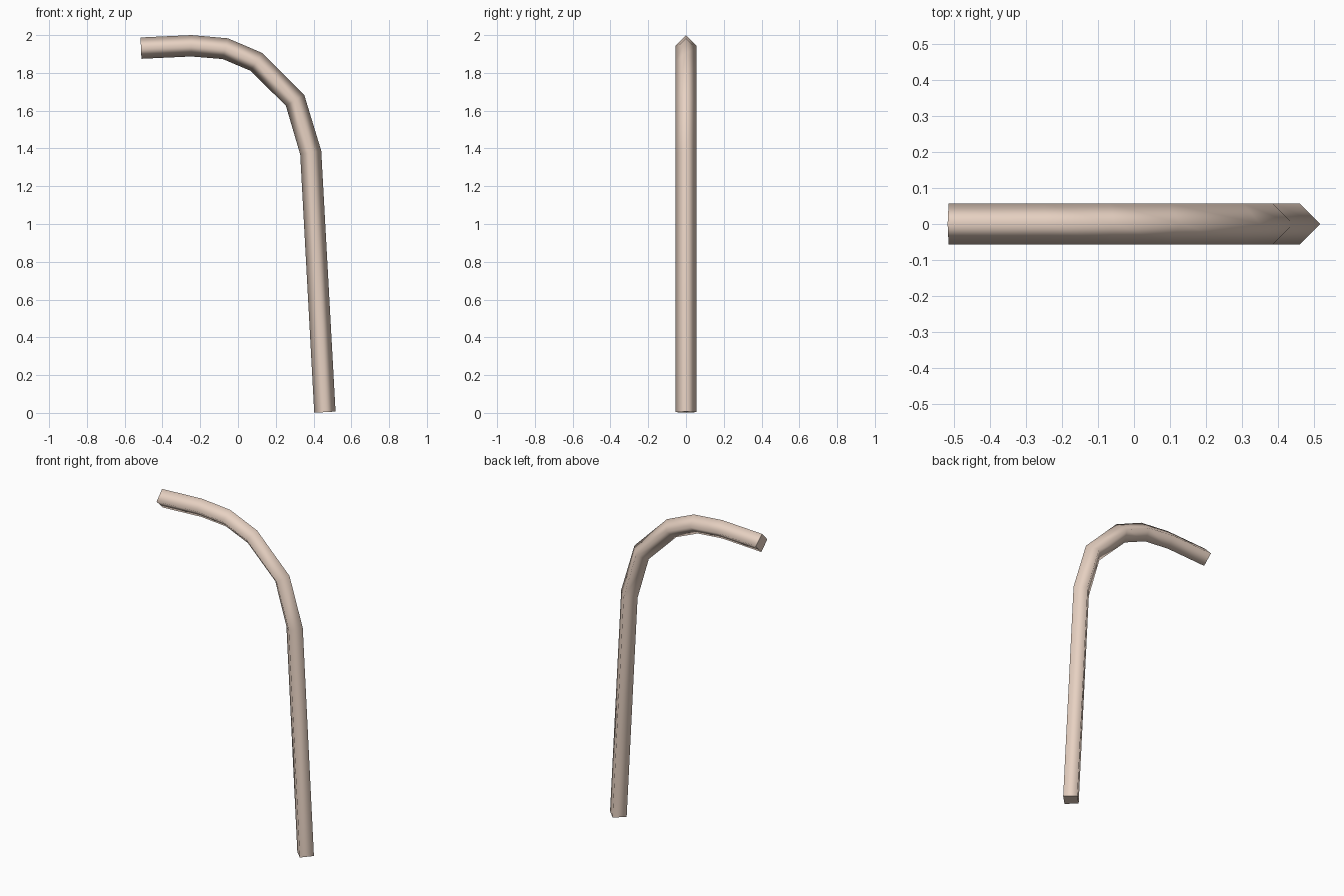
import bpy, bmesh
from mathutils import Vector

if "Cube" in bpy.data.objects:
    bpy.data.objects.remove(bpy.data.objects["Cube"])

RADIUS = 0.0565
# centre line of the bent tube in the x-z plane, free end to foot
PATH = [(-0.514, 1.931), (-0.247, 1.9435), (-0.067, 1.928), (0.098, 1.858),
        (0.302, 1.655), (0.385, 1.378), (0.46, 0.004)]
pts = [Vector((x, 0, z)) for x, z in PATH]
side = Vector((0, 1, 0))

bm = bmesh.new()
rings = []
# diamond cross-section at every bend
for i, p in enumerate(pts):
    t = Vector()
    if i > 0:
        t += (p - pts[i - 1]).normalized()
    if i < len(pts) - 1:
        t += (pts[i + 1] - p).normalized()
    n = side.cross(t.normalized())
    rings.append([bm.verts.new(p + d * RADIUS) for d in (n, side, -n, -side)])

# smooth tube walls
for a, b in zip(rings, rings[1:]):
    for k in range(4):
        j = (k + 1) % 4
        bm.faces.new((a[k], a[j], b[j], b[k])).smooth = True

# flat end caps
bm.faces.new(rings[0])
bm.faces.new(rings[-1])
bmesh.ops.recalc_face_normals(bm, faces=bm.faces)
for ring in (rings[0], rings[-1]):
    for k in range(4):
        bm.edges.get((ring[k], ring[(k + 1) % 4])).smooth = False

mesh = bpy.data.meshes.new("bent_tube")
bm.to_mesh(mesh)
bm.free()
tube = bpy.data.objects.new("bent_tube", mesh)
bpy.context.collection.objects.link(tube)

# pale skin-coloured finish
mat = bpy.data.materials.new("pale_beige")
mat.diffuse_color = (0.80, 0.64, 0.54, 1)
mat.use_nodes = True
mat.node_tree.nodes["Principled BSDF"].inputs["Base Color"].default_value = mat.diffuse_color
mesh.materials.append(mat)
